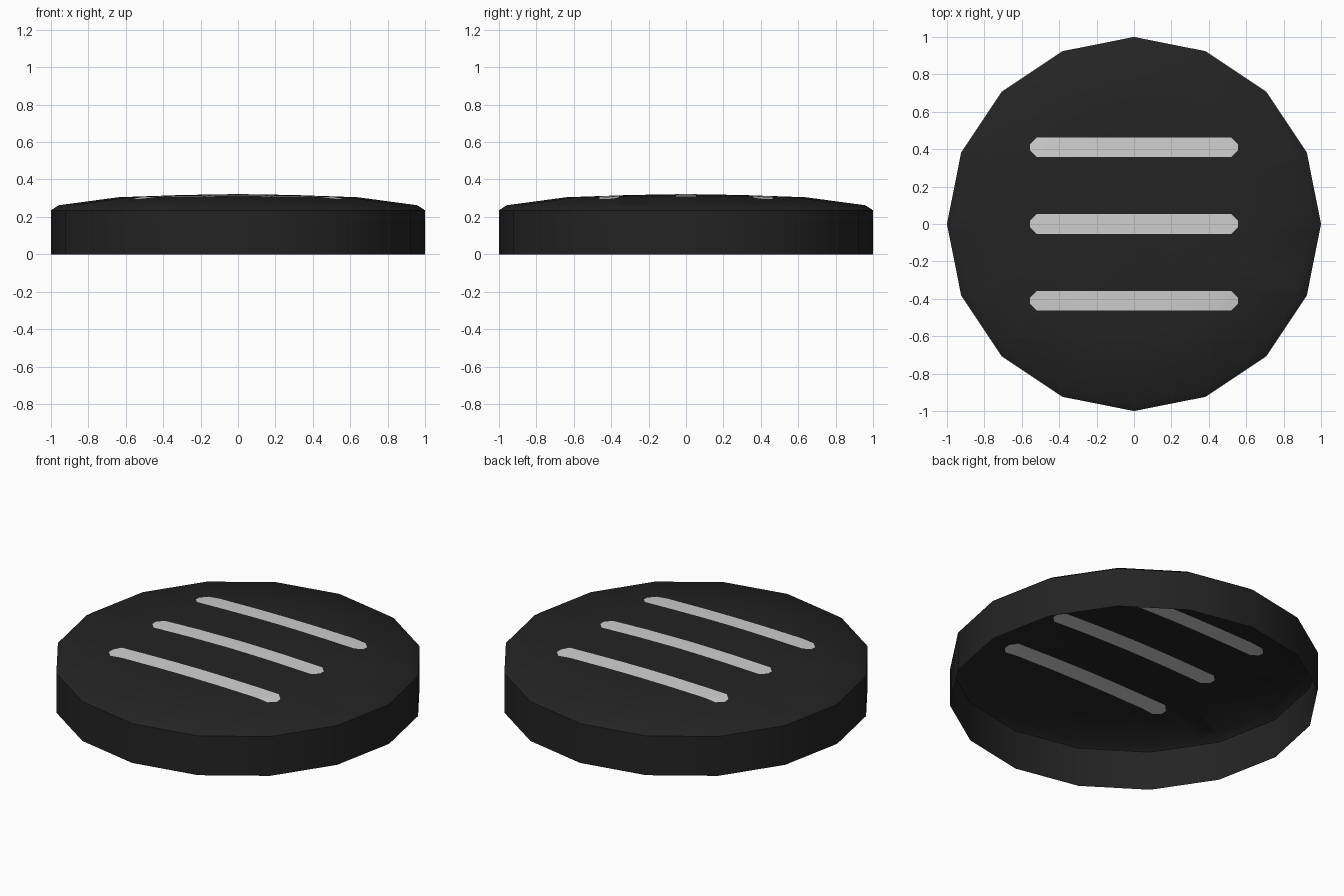
import bpy, bmesh, math
from mathutils import Vector

if "Cube" in bpy.data.objects:
    bpy.data.objects.remove(bpy.data.objects["Cube"])

SIDES = 16
PROFILE = [(1.0, 0.0), (1.0, 0.235), (0.96, 0.262), (0.64, 0.305), (0.3, 0.317)]
TOP_Z = 0.322
STRIPES = (-0.41, 0.0, 0.41)
HALF_L, HALF_W, CORNER = 0.555, 0.053, 0.035


def material(name, value):
    m = bpy.data.materials.new(name)
    m.diffuse_color = (value, value, value, 1)
    m.use_nodes = True
    m.node_tree.nodes["Principled BSDF"].inputs["Base Color"].default_value = m.diffuse_color
    return m


# Open-bottomed domed cap, revolved from the profile
bm = bmesh.new()
rings = []
for r, z in PROFILE:
    rings.append([bm.verts.new((r * math.cos(i * math.tau / SIDES),
                                r * math.sin(i * math.tau / SIDES), z))
                  for i in range(SIDES)])
apex = bm.verts.new((0, 0, TOP_Z))
for i in range(SIDES):
    j = (i + 1) % SIDES
    for a, b in zip(rings, rings[1:]):
        bm.faces.new((a[i], a[j], b[j], b[i]))
    bm.faces.new((rings[-1][i], rings[-1][j], apex))


def cut(faces, co, no):
    geom = set(faces)
    for f in faces:
        geom.update(f.edges)
        geom.update(f.verts)
    bmesh.ops.bisect_plane(bm, geom=list(geom), dist=1e-5,
                           plane_co=Vector(co), plane_no=Vector(no))


def top_faces():
    return [f for f in bm.faces if f.normal.z > 0.9]


def band(c):
    return [f for f in top_faces()
            if abs(f.calc_center_median().y - c) < HALF_W]


# Cut the stripe outlines into the top
bm.normal_update()
for c in STRIPES:
    for s in (-1, 1):
        cut(top_faces(), (0, c + s * HALF_W, 0), (0, 1, 0))
        bm.normal_update()
    for sx in (-1, 1):
        cut(band(c), (sx * HALF_L, c, 0), (1, 0, 0))
        bm.normal_update()
        for sy in (-1, 1):
            near = [f for f in band(c) if abs(f.calc_center_median().x) < HALF_L
                    and f.calc_center_median().x * sx > 0]
            cut(near, (sx * (HALF_L - CORNER), c + sy * HALF_W, 0), (sx, sy, 0))
            bm.normal_update()

# Colour the faces inside each stripe outline
for f in bm.faces:
    p = f.calc_center_median()
    f.material_index = 0
    if f.normal.z > 0.9:
        for c in STRIPES:
            dx, dy = abs(p.x), abs(p.y - c)
            if dx < HALF_L and dy < HALF_W and dx + dy < HALF_L + HALF_W - CORNER:
                f.material_index = 1

me = bpy.data.meshes.new("striped_cap")
bm.to_mesh(me)
bm.free()
cap = bpy.data.objects.new("striped_cap", me)
bpy.context.collection.objects.link(cap)
me.materials.append(material("black", 0.017))
me.materials.append(material("light_grey", 0.62))

bpy.context.view_layer.objects.active = cap
cap.select_set(True)
bpy.ops.object.shade_smooth_by_angle(angle=math.radians(50))
